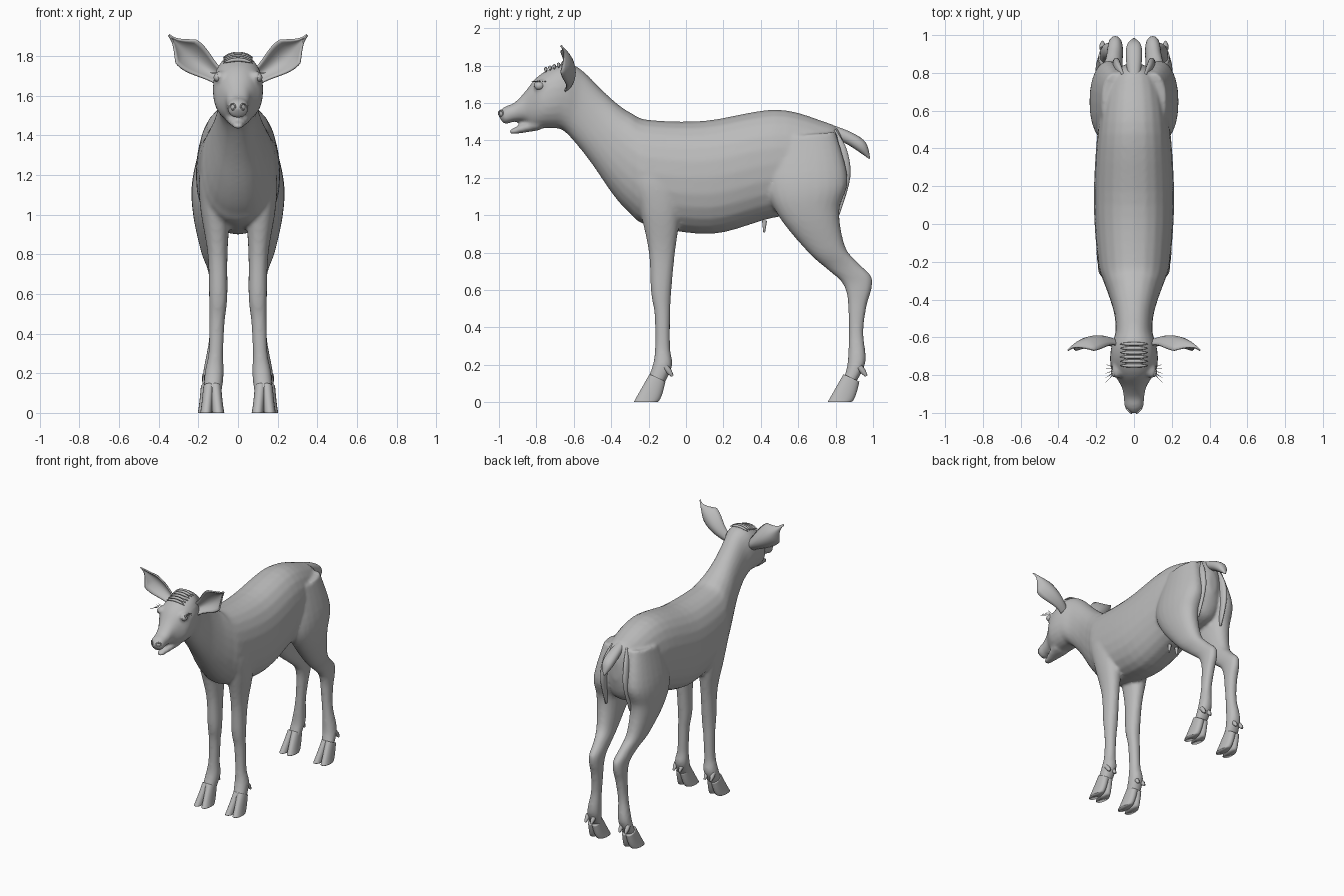
import bpy, bmesh, math

if "Cube" in bpy.data.objects:
    bpy.data.objects.remove(bpy.data.objects["Cube"])

coat = bpy.data.materials.new("grey coat")
coat.diffuse_color = (0.5, 0.5, 0.5, 1)
coat.use_nodes = True
coat.node_tree.nodes["Principled BSDF"].inputs["Base Color"].default_value = coat.diffuse_color


def make(name, bm):
    bmesh.ops.recalc_face_normals(bm, faces=bm.faces)
    me = bpy.data.meshes.new(name)
    bm.to_mesh(me)
    bm.free()
    me.materials.append(coat)
    me.polygons.foreach_set("use_smooth", [True] * len(me.polygons))
    ob = bpy.data.objects.new(name, me)
    bpy.context.collection.objects.link(ob)
    return ob


def spline(rows, steps):
    """Catmull-Rom interpolation through rows of numbers."""
    out, n = [], len(rows)
    for i in range(n - 1):
        p0, p1, p2, p3 = rows[max(i - 1, 0)], rows[i], rows[i + 1], rows[min(i + 2, n - 1)]
        for k in range(steps):
            t = k / steps
            out.append([0.5 * (2 * b + (c - a) * t + (2 * a - 5 * b + 4 * c - d) * t * t
                        + (3 * b - a - 3 * c + d) * t ** 3) for a, b, c, d in zip(p0, p1, p2, p3)])
    return out + [list(rows[-1])]


def loft(name, rows, side=1, steps=5, n=24):
    """Each row: y,z of one edge, y,z of the opposite edge, half width, centre x."""
    bm = bmesh.new()
    rings = []
    for y1, z1, y2, z2, w, cx in spline([(*r, 0)[:6] for r in rows], steps):
        ring = []
        for k in range(n):
            a = 2 * math.pi * k / n
            c, s = (math.copysign(abs(v) ** .9, v) for v in (math.cos(a), math.sin(a)))
            ring.append(bm.verts.new((side * (cx + w * c), (y1 + y2) / 2 + (y1 - y2) / 2 * s,
                                      (z1 + z2) / 2 + (z1 - z2) / 2 * s)))
        rings.append(ring)
    for a, b in zip(rings, rings[1:]):
        for k in range(n):
            bm.faces.new((a[k], a[(k + 1) % n], b[(k + 1) % n], b[k]))
    bm.faces.new(rings[0])
    bm.faces.new(rings[-1])
    return make(name, bm)


def leg(name, rows, side, tilt):
    """Each row: height, front y, back y, centre x, half width."""
    return loft(name, [(y1, z - tilt, y2, z + tilt, w, cx) for z, y1, y2, cx, w in rows], side)


def ball(name, loc, size):
    bm = bmesh.new()
    bmesh.ops.create_uvsphere(bm, u_segments=20, v_segments=12, radius=1)
    bmesh.ops.scale(bm, vec=size, verts=bm.verts)
    bmesh.ops.translate(bm, vec=loc, verts=bm.verts)
    return make(name, bm)


def tube(name, pts, radii):
    """Tapered round strand through the given points."""
    cu = bpy.data.curves.new(name, 'CURVE')
    cu.dimensions, cu.bevel_depth, cu.bevel_resolution = '3D', 1, 2
    cu.use_fill_caps = True
    sp = cu.splines.new('POLY')
    sp.points.add(len(pts) - 1)
    for p, co, r in zip(sp.points, pts, radii):
        p.co, p.radius = (*co, 1), r
    cu.materials.append(coat)
    ob = bpy.data.objects.new(name, cu)
    bpy.context.collection.objects.link(ob)
    return ob


# Trunk and neck, rump to throat
trunk = [(.85, 1.36, .85, 1.22, .03), (.82, 1.455, .81, 1.08, .1),
         (.74, 1.5, .72, 1.02, .155), (.48, 1.565, .46, .985, .195),
         (.1, 1.505, .14, .9, .213), (-.2, 1.51, -.2, .945, .192),
         (-.29, 1.545, -.3, 1.01, .165), (-.36, 1.59, -.39, 1.11, .135),
         (-.45, 1.67, -.5, 1.27, .105), (-.55, 1.77, -.59, 1.385, .098)]
# Head, crown to nose
head = [(-.62, 1.81, -.66, 1.455, .118), (-.69, 1.8, -.72, 1.465, .127),
        (-.76, 1.765, -.78, 1.465, .12), (-.81, 1.725, -.83, 1.475, .09),
        (-.865, 1.655, -.865, 1.5, .064), (-.92, 1.6, -.92, 1.5, .054),
        (-.97, 1.58, -.97, 1.488, .049), (-1.003, 1.55, -1.003, 1.53, .015)]
body = loft("body", trunk + head)
jaw = loft("lower_jaw", [(-.78, 1.53, -.78, 1.455, .07), (-.86, 1.495, -.86, 1.442, .046),
                         (-.945, 1.456, -.945, 1.43, .02)])
parts = [body, jaw]

for s in (1, -1):
    # Front leg: shoulder down to fetlock
    parts.append(leg("front_leg", [
        (1.38, -.27, -.1, .1, .05), (1.2, -.29, -.04, .12, .075),
        (1.03, -.25, -.03, .115, .075), (.8, -.2, -.06, .103, .05),
        (.58, -.187, -.08, .1, .046), (.46, -.168, -.085, .106, .039),
        (.3, -.165, -.085, .112, .037), (.2, -.175, -.075, .12, .048),
        (.085, -.215, -.13, .13, .045)], s, -.01))
    # Hind leg: haunch, hock and cannon down to fetlock
    parts.append(leg("hind_leg", [
        (1.43, .48, .8, .1, .07), (1.18, .43, .865, .13, .1),
        (1.01, .495, .82, .14, .088), (.82, .65, .85, .126, .062),
        (.73, .75, .92, .108, .047), (.66, .83, .99, .1, .042),
        (.59, .86, .992, .1, .04), (.5, .868, .966, .103, .037),
        (.36, .87, .948, .113, .035), (.2, .86, .96, .13, .047),
        (.085, .815, .905, .14, .045)], s, .015))
    parts.append(ball("eyelid", (s * .092, -.775, 1.695), (.026, .042, .032)))

# Fuse the fleshy parts into one smooth skin
bpy.ops.object.select_all(action='DESELECT')
for p in parts:
    p.select_set(True)
bpy.context.view_layer.objects.active = body
bpy.ops.object.join()
remesh = body.modifiers.new("skin", 'REMESH')
remesh.mode, remesh.voxel_size, remesh.use_smooth_shade = 'VOXEL', .011, True
relax = body.modifiers.new("relax", 'SMOOTH')
relax.factor, relax.iterations = .5, 6

for s in (1, -1):
    # Cloven toes and dewclaws
    for place, y0, cx in (("front", 0, .13), ("hind", 1.037, .142)):
        for off in (-.031, .031):
            toe = []
            for i in range(5):
                t = i / 4
                toe.append((y0 - .195 - .085 * t, .15 * (1 - t), y0 - .11 - .047 * t,
                            .11 * (1 - t) ** 2, .03, cx + off * (.5 + .5 * t)))
            loft(place + "_toe", toe, s)
            x = s * (cx + off * .8)
            tube(place + "_dewclaw", [(x, y0 - .11 + .019 * i, .19 - .025 * i) for i in range(3)],
                 (.016, .016, .007))

    # Cupped ear, a leaf outline bent towards the front
    bm = bmesh.new()
    grid = []
    for i in range(25):
        t = i / 24
        x, z = .09 + .258 * t, 1.69 + .17 * t + .045 * t * t
        y = -.62 + .12 * t - .168 * t ** 2.2
        w = (.034 * (1 - t) + .062 * math.sin(math.pi * t ** 1.5)) * min(1, 3 * (1 - t)) + .003
        grid.append([bm.verts.new((s * (x - .66 * w * u), y - .8 * w * u * u, z + .75 * w * u))
                     for u in (j / 5 - 1 for j in range(11))])
    for a, b in zip(grid, grid[1:]):
        for k in range(10):
            bm.faces.new((a[k], a[k + 1], b[k + 1], b[k]))
    ear = make("ear", bm)
    thick = ear.modifiers.new("thickness", 'SOLIDIFY')
    thick.thickness, thick.offset = .01, 0

    # Eye, lashes, nostril rim
    ball("eye", (s * .103, -.785, 1.692), (.02, .026, .022))
    for k in range(5):
        y = -.755 - .012 * k
        tube("eyelash", [(s * (.115 + .018 * i), y - .006 * i * (k - 1), 1.715) for i in range(3)],
             (.002, .0015, .0005))
    arc = [math.pi * i / 6 for i in range(-4, 8)]
    tube("nostril_rim", [(s * (.027 + .013 * math.cos(a)), -.99 + .012 * math.cos(a),
                          1.545 + .015 * math.sin(a)) for a in arc], [.004] * 12)

    # Long-haired edge beside the rump
    loft("rump_fringe", [(.8, 1.46, .77, 1.44, .008, .06), (.86, 1.35, .79, 1.35, .018, .085),
                         (.878, 1.2, .8, 1.2, .02, .095), (.82, 1.0, .8, 1.0, .005, .1)], s)
    # Teat
    tube("teat", [(s * .03, .42, .97), (s * .036, .418, .908)], (.014, .005))

# Tail
loft("tail", [(.76, 1.49, .76, 1.43, .03), (.88, 1.445, .86, 1.38, .042),
              (.96, 1.39, .93, 1.335, .038), (.985, 1.305, .98, 1.3, .004)])

# Hair tufts across the forehead
for k in range(6):
    y = -.635 - .023 * k
    top = 1.812 - .35 * max(0, -.665 - y)
    us = [i / 5 - 1 for i in range(11)]
    tube("forehead_hair", [(.075 * u, y, top - .018 * u * u) for u in us],
         [.009 * (1 - abs(u) ** 3) + .001 for u in us])
